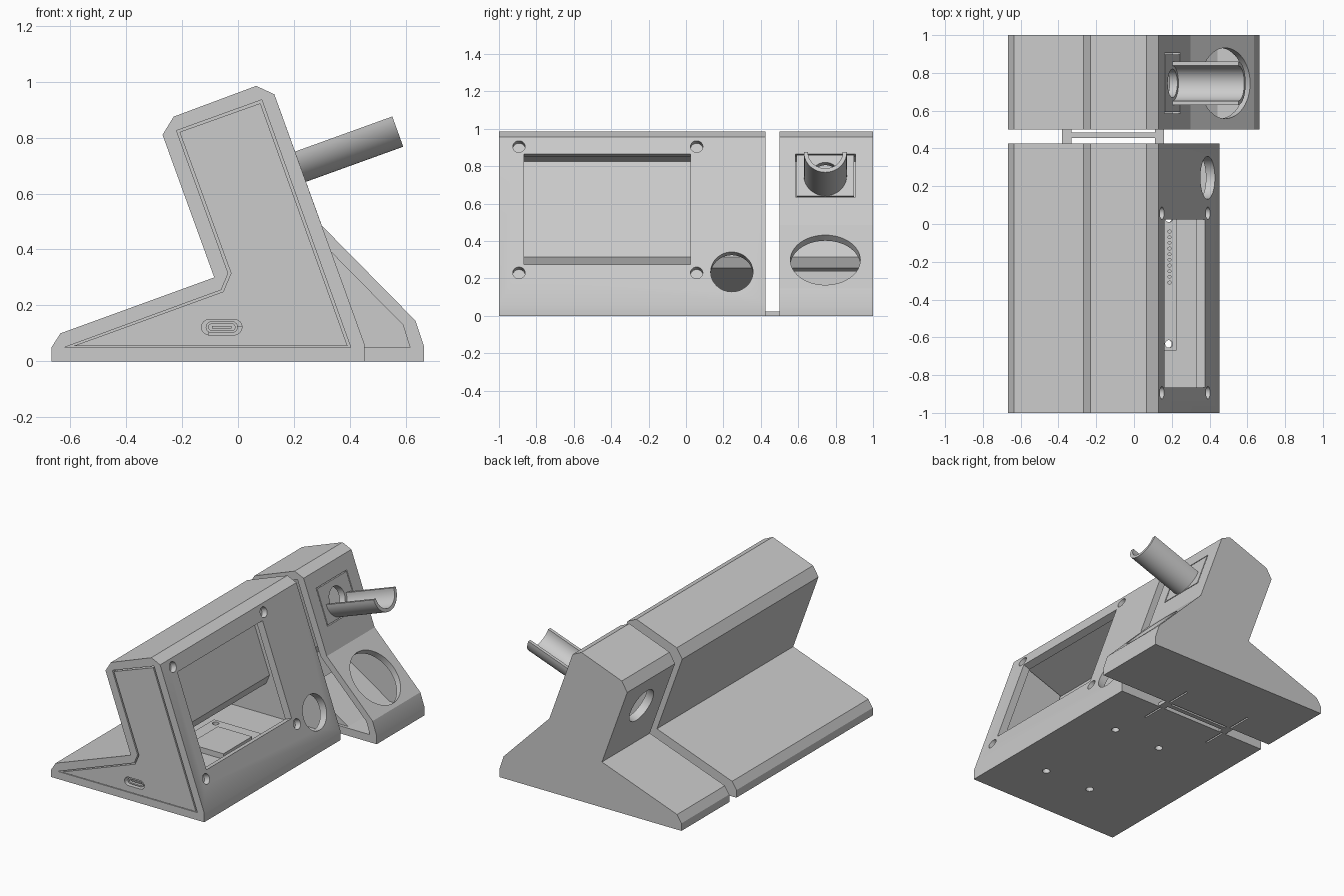
import bpy, bmesh, math
from mathutils import Matrix, Vector

cube = bpy.data.objects.get("Cube")
if cube:
    bpy.data.objects.remove(cube, do_unlink=True)

grey = bpy.data.materials.new("light_grey_plastic")
grey.use_nodes = True
colour = (0.6, 0.6, 0.6, 1)
grey.diffuse_color = colour
grey.node_tree.nodes["Principled BSDF"].inputs["Base Color"].default_value = colour

SLANT = math.atan(0.361)          # tilt of the display face
NORMAL = Vector((math.cos(SLANT), 0, math.sin(SLANT)))


def face_point(y, z):
    """Point on the tilted display face."""
    return Vector((0.13 + (0.955 - z) * 0.361, y, z))


def finish(name, bm):
    bmesh.ops.recalc_face_normals(bm, faces=bm.faces)
    mesh = bpy.data.meshes.new(name)
    bm.to_mesh(mesh)
    bm.free()
    mesh.materials.append(grey)
    ob = bpy.data.objects.new(name, mesh)
    bpy.context.collection.objects.link(ob)
    return ob


def prism(name, profile, y0, y1):
    """Extrude an x-z outline along y."""
    bm = bmesh.new()
    face = bm.faces.new([bm.verts.new((x, y0, z)) for x, z in profile])
    side = bmesh.ops.extrude_face_region(bm, geom=[face])["geom"]
    verts = [v for v in side if isinstance(v, bmesh.types.BMVert)]
    bmesh.ops.translate(bm, verts=verts, vec=(0, y1 - y0, 0))
    return finish(name, bm)


def box(name, centre, size, tilt=0):
    bm = bmesh.new()
    m = Matrix.Translation(centre) @ Matrix.Rotation(-tilt, 4, 'Y') @ Matrix.Diagonal((*size, 1))
    bmesh.ops.create_cube(bm, size=1, matrix=m)
    return finish(name, bm)


def rod(name, centre, radius, length, tilt=0):
    """Cylinder along x, tilted upwards by the given angle."""
    bm = bmesh.new()
    m = Matrix.Translation(centre) @ Matrix.Rotation(math.pi / 2 - tilt, 4, 'Y')
    bmesh.ops.create_cone(bm, cap_ends=True, segments=48, radius1=radius,
                          radius2=radius, depth=length, matrix=m)
    return finish(name, bm)


def stadium(cx, cz, width, height):
    r = height / 2
    pts = []
    for side in (1, -1):
        for i in range(9):
            a = -math.pi / 2 + math.pi * i / 8
            pts.append((cx + side * (width / 2 - r + r * math.cos(a)), cz + side * r * math.sin(a)))
    return pts


def carve(ob, cutters):
    """Subtract every cutter, bake the result and drop the cutters."""
    for c in cutters:
        c.hide_render = True
        mod = ob.modifiers.new("cut", 'BOOLEAN')
        mod.operation, mod.solver, mod.object = 'DIFFERENCE', 'EXACT', c
    deps = bpy.context.evaluated_depsgraph_get()
    mesh = bpy.data.meshes.new_from_object(ob.evaluated_get(deps))
    ob.modifiers.clear()
    ob.data = mesh
    for c in cutters:
        bpy.data.objects.remove(c, do_unlink=True)


def smooth(ob):
    bpy.ops.object.select_all(action='DESELECT')
    ob.select_set(True)
    bpy.context.view_layer.objects.active = ob
    bpy.ops.object.shade_smooth_by_angle(angle=math.radians(20))


# Shared outlines
shared = [(-0.667, 0), (-0.667, 0.05), (-0.635, 0.1), (-0.085, 0.3), (-0.27, 0.81),
          (-0.23, 0.875), (0.065, 0.985), (0.13, 0.955)]
inner = [(-0.62, 0.05), (-0.06, 0.255), (-0.035, 0.315), (-0.22, 0.825), (0.085, 0.935)]
foot = shared + [(0.453, 0.06), (0.453, 0)]
stand = shared + [(0.30, 0.485), (0.635, 0.145), (0.665, 0.055), (0.665, 0)]
panel = inner + [(0.403, 0.05)]
TABS = (-0.355, 0.135)


def joint_grooves(y):
    return [box("cutter", (x, y, 0), (0.012, 0.26, 0.02)) for x in TABS]


# Display housing with window, knob hole and screw holes
housing = prism("display_housing", foot, -1, 0.425)
cuts = [prism("cutter", panel, -1.1, 0.38),
        box("cutter", face_point(-0.42, 0.57), (0.16, 0.89, 0.59 / math.cos(SLANT)), SLANT),
        rod("cutter", face_point(0.245, 0.235), 0.113, 0.16, SLANT)]
for y in (-0.893, 0.057):
    for z in (0.905, 0.23):
        cuts.append(rod("cutter", face_point(y, z), 0.033, 0.08, SLANT))
for x in (-0.175, 0.175):
    for y in (-0.635, 0.03):
        cuts.append(rod("cutter", (x, y, 0), 0.024, 0.2, math.pi / 2))
carve(housing, cuts + joint_grooves(0.4))
smooth(housing)

# Side cover, slightly smaller than its opening
centre_x, centre_z, gap = -0.04, 0.35, 0.008
cover = prism("side_cover", [(-0.59, 0.054), (-0.053, 0.249), (-0.025, 0.315),
                             (-0.209, 0.82), (0.08, 0.923), (0.392, 0.054)], -1, -0.955)
carve(cover, [prism("cutter", stadium(-0.058, 0.122, 0.145, 0.056), -1.1, -0.9)])
smooth(cover)

# Charging socket
socket = prism("charging_socket", stadium(-0.058, 0.122, 0.115, 0.042), -0.985, -0.85)
carve(socket, [prism("cutter", stadium(-0.058, 0.122, 0.095, 0.024), -1.1, -0.9)])
box("socket_tongue", (-0.058, -0.94, 0.122), (0.07, 0.08, 0.008))

# Circuit board inside the housing
board = box("circuit_board", (0, -0.3, 0.08), (0.45, 0.74, 0.02))
cuts = [rod("cutter", (x, y, 0.08), 0.02, 0.1, math.pi / 2)
        for x in (-0.185, 0.185) for y in (-0.635, 0.03)]
for i in range(10):
    cuts.append(rod("cutter", (0.188, -0.31 + 0.03 * i, 0.08), 0.008, 0.1, math.pi / 2))
carve(board, cuts)
box("board_module", (0.02, -0.21, 0.108), (0.25, 0.3, 0.036))

# Tool stand: hollow towards the housing
tool_stand = prism("tool_stand", stand, 0.5, 1)
mouth = face_point(0.745, 0.75)
carve(tool_stand, [
    prism("cutter", inner + [(0.255, 0.47), (0.59, 0.13), (0.615, 0.05)], 0.4, 0.955),
    box("cutter", mouth, (0.14, 0.32, 0.245), SLANT),
    rod("cutter", (0.483, 0.745, 0.298), 0.187, 0.14, math.pi / 4),
    rod("cutter", mouth - NORMAL * 0.43, 0.115, 0.16, SLANT)] + joint_grooves(0.54))
smooth(tool_stand)

# Sloped tray floor behind the large round opening
prism("tray_floor", [(0.15, 0.045), (0.15, 0.24), (0.45, 0.045)], 0.52, 0.96)

# Mounting plate for the tool rest
plate = box("rest_plate", mouth - NORMAL * 0.022, (0.044, 0.306, 0.231), SLANT)
carve(plate, [rod("cutter", mouth, 0.075, 0.2, SLANT)])
smooth(plate)

# Half-round tool rest
rest = rod("tool_rest", mouth + NORMAL * 0.18, 0.115, 0.38, SLANT)
up = Vector((-math.sin(SLANT), 0, math.cos(SLANT)))
carve(rest, [rod("cutter", mouth + NORMAL * 0.2, 0.093, 0.6, SLANT),
             box("cutter", mouth + NORMAL * 0.2 + up * 0.15, (0.8, 0.5, 0.3), SLANT)])
smooth(rest)

# Connector between the two bodies
for x in TABS:
    box("connector_tab", (x, 0.4625, 0.011), (0.05, 0.076, 0.022))
box("connector_bar", (sum(TABS) / 2, 0.47, 0.011), (0.49, 0.03, 0.022))
